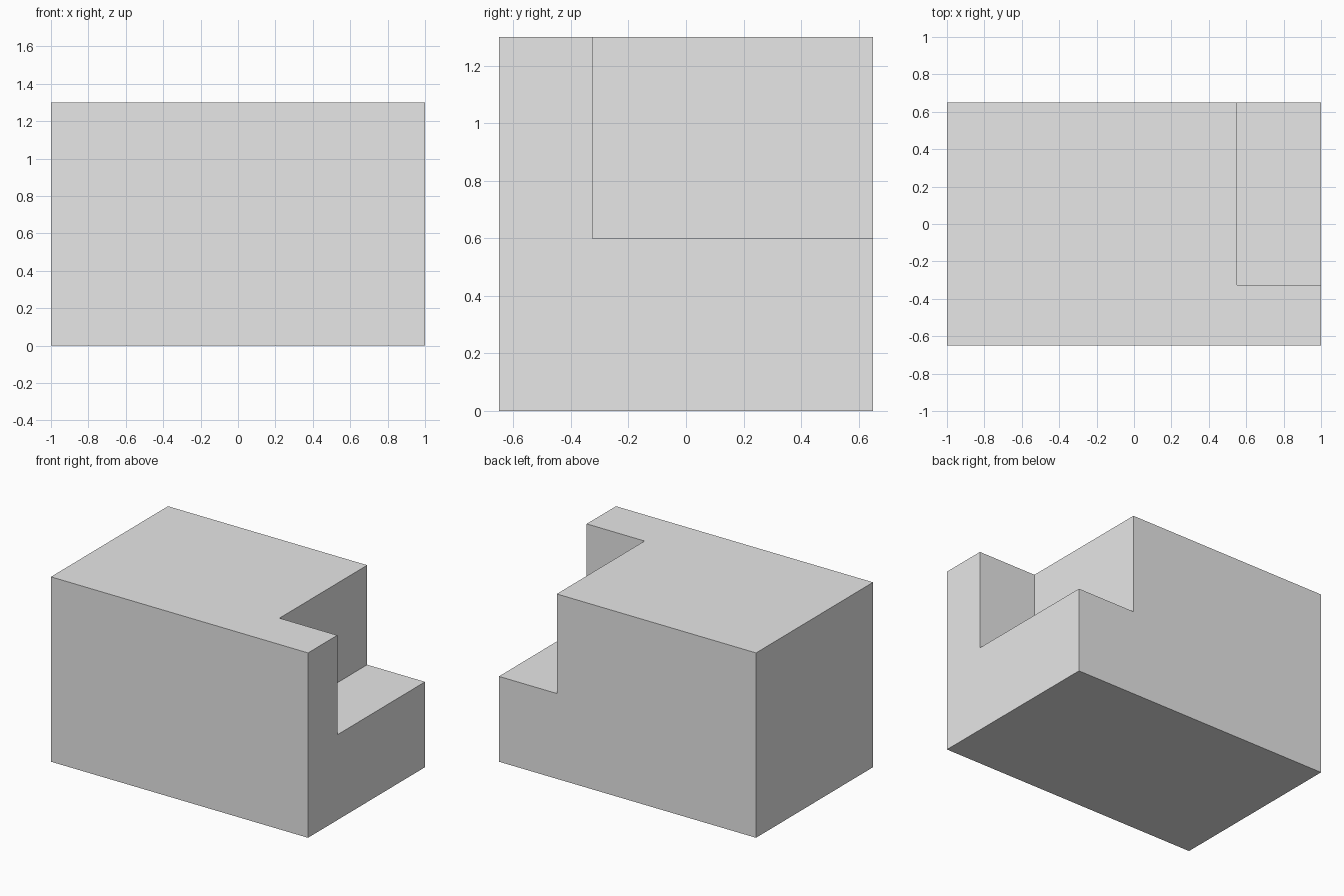
import bpy
from mathutils import Vector

default_cube = bpy.data.objects.get("Cube")
if default_cube:
    bpy.data.objects.remove(default_cube, do_unlink=True)

# Plain grey material
grey = bpy.data.materials.new("light_grey")
grey.use_nodes = True
colour = (0.8, 0.8, 0.8, 1.0)
grey.diffuse_color = colour
grey.node_tree.nodes["Principled BSDF"].inputs["Base Color"].default_value = colour


def box(name, low, high):
    """Box between two opposite corners, with its size baked into the mesh."""
    low, high = Vector(low), Vector(high)
    bpy.ops.mesh.primitive_cube_add(size=1, location=(low + high) / 2)
    obj = bpy.context.object
    obj.name = obj.data.name = name
    obj.scale = high - low
    bpy.ops.object.transform_apply(location=False, rotation=False, scale=True)
    obj.data.materials.append(grey)
    return obj


# Main block
block = box("notched_block", (-1, -0.65, 0), (1, 0.65, 1.3))

# Corner notch, cut from the top, back and +x side
cutter = box("notch_cutter", (0.55, -0.325, 0.6), (1.2, 0.85, 1.5))
notch = block.modifiers.new("corner_notch", "BOOLEAN")
notch.operation = "DIFFERENCE"
notch.solver = "EXACT"
notch.object = cutter

# Bake the cut and discard the cutter
bpy.ops.object.select_all(action="DESELECT")
block.select_set(True)
bpy.context.view_layer.objects.active = block
bpy.ops.object.modifier_apply(modifier=notch.name)
bpy.data.objects.remove(cutter, do_unlink=True)
bpy.ops.object.shade_flat()
